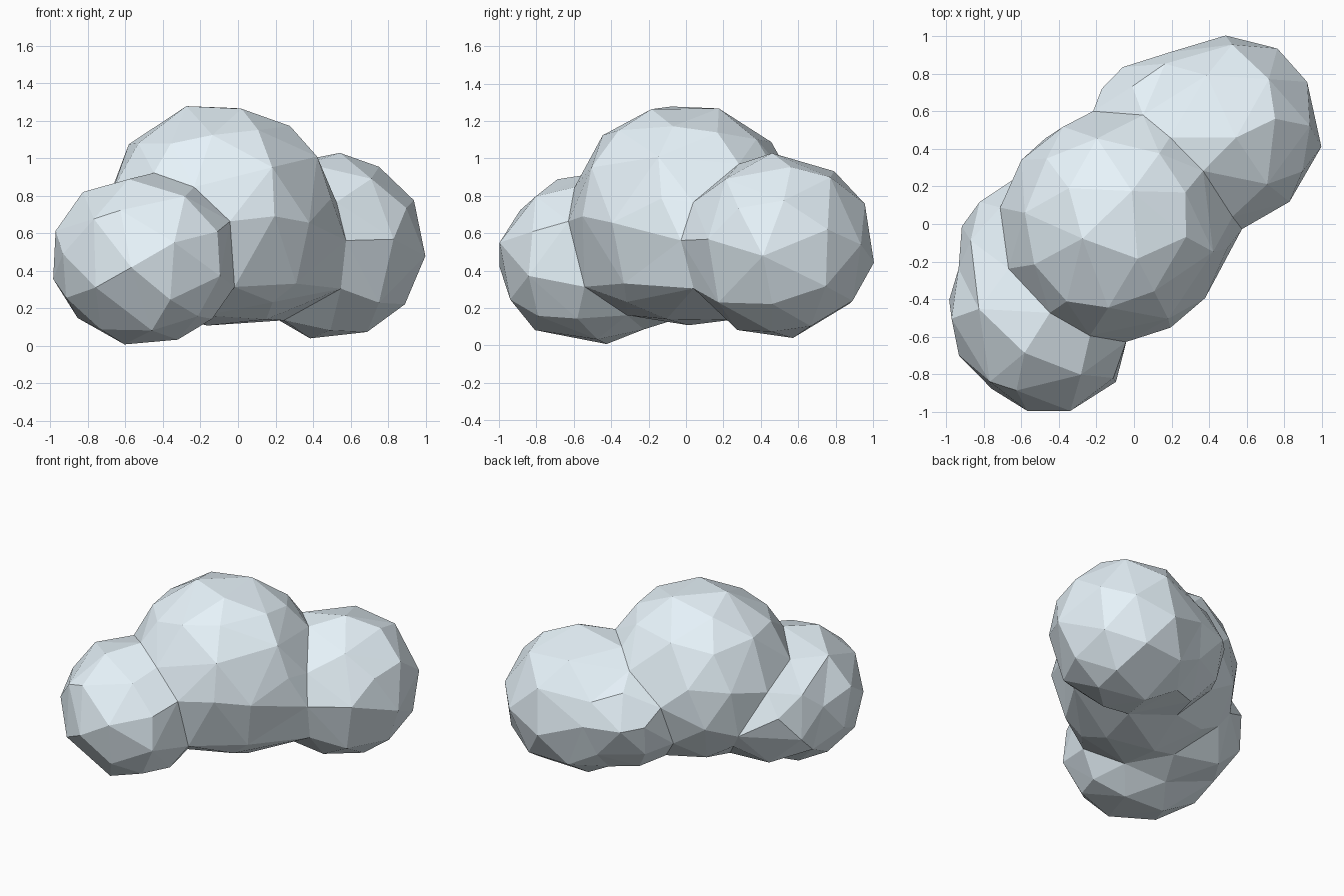
import bpy
from math import radians

if "Cube" in bpy.data.objects:
    bpy.data.objects.remove(bpy.data.objects["Cube"])

mat = bpy.data.materials.new("pale_blue")
mat.diffuse_color = (0.80, 0.90, 0.96, 1)
mat.use_nodes = True
mat.node_tree.nodes["Principled BSDF"].inputs["Base Color"].default_value = mat.diffuse_color
puffs = []


def puff(center, size, turn):
    """Faceted ball; size gives the three half-lengths."""
    bpy.ops.mesh.primitive_ico_sphere_add(subdivisions=3, radius=0.985, location=center)
    ob = bpy.context.object
    ob.scale = size
    ob.rotation_euler = [radians(a) for a in turn]
    puffs.append(ob)


# three main puffs along the diagonal
puff((-0.10, -0.01, 0.70), (0.62, 0.62, 0.60), (-5, 2, 20))
puff((-0.50, -0.51, 0.46), (0.47, 0.53, 0.46), (0, 14, 45))
puff((0.49, 0.50, 0.53), (0.51, 0.51, 0.50), (5, 0, 0))
# flattened puffs filling the gaps between them
puff((0.24, 0.38, 0.53), (0.50, 0.54, 0.42), (0, 0, 45))
puff((-0.45, -0.25, 0.48), (0.46, 0.54, 0.39), (0, 0, 45))
# low core running under the middle
puff((0.00, 0.00, 0.51), (0.80, 0.50, 0.40), (0, 0, 45))

# merge the puffs into one skin, then coarsen it to big facets
bpy.ops.object.select_all(action='DESELECT')
for ob in puffs:
    ob.select_set(True)
bpy.context.view_layer.objects.active = puffs[0]
bpy.ops.object.join()
cloud = bpy.context.object
cloud.name = "cloud"
bpy.ops.object.transform_apply(location=True, rotation=True, scale=True)
mod = cloud.modifiers.new("merge", 'REMESH')
mod.mode = 'VOXEL'
mod.voxel_size = 0.03
bpy.ops.object.modifier_apply(modifier="merge")
tris = sum(len(p.vertices) - 2 for p in cloud.data.polygons)
mod = cloud.modifiers.new("facets", 'DECIMATE')
mod.ratio = 210 / tris
bpy.ops.object.modifier_apply(modifier="facets")
cloud.data.materials.clear()
cloud.data.materials.append(mat)
bpy.ops.object.shade_flat()
